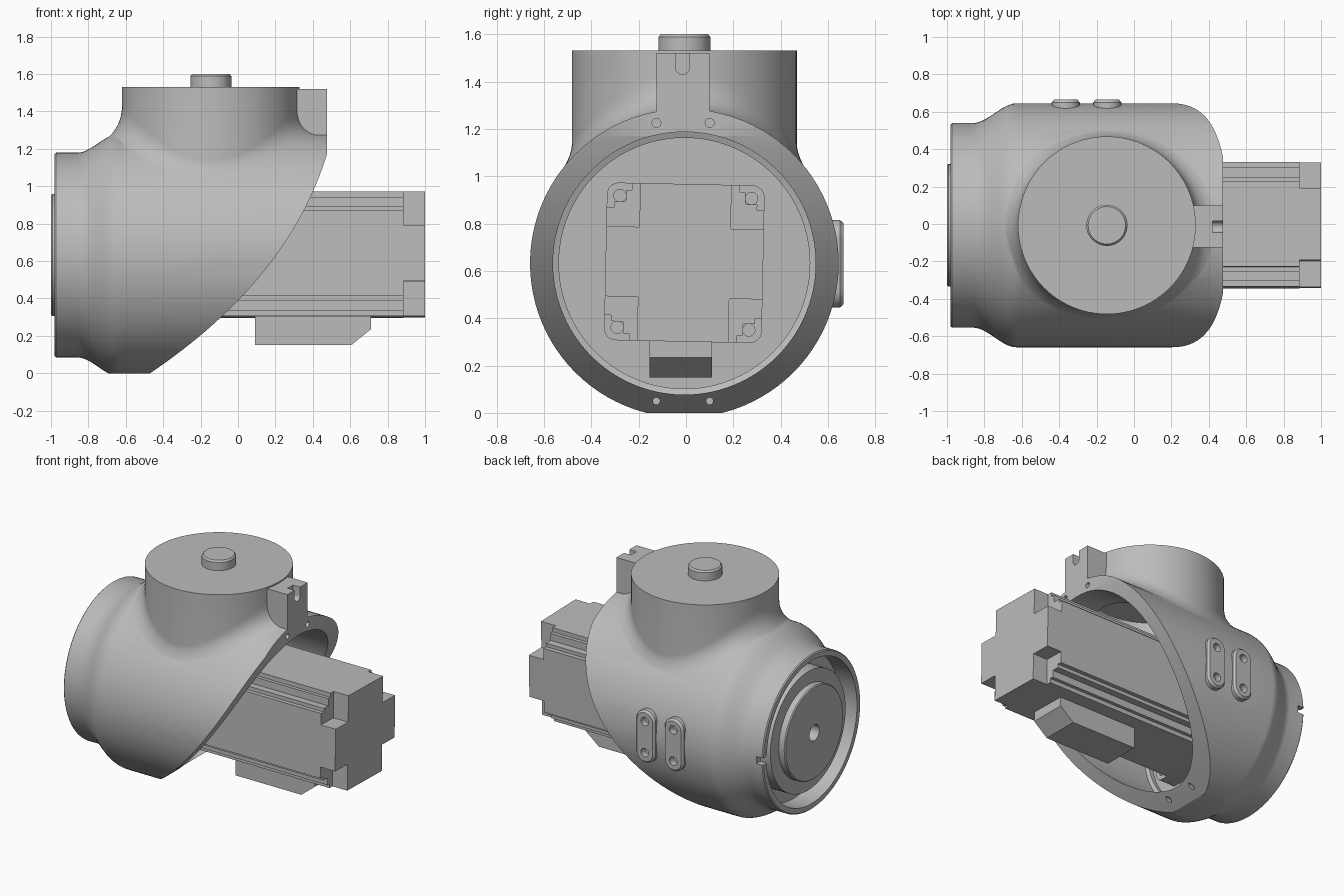
import bpy, bmesh, math
from mathutils import Matrix, Vector

cube = bpy.data.objects.get("Cube")
if cube:
    bpy.data.objects.remove(cube, do_unlink=True)

grey = bpy.data.materials.new("machine grey")
grey.use_nodes = True
colour = (0.5, 0.5, 0.5, 1)
grey.diffuse_color = colour
grey.node_tree.nodes["Principled BSDF"].inputs["Base Color"].default_value = colour

YC, ZC = -0.007, 0.632       # main horizontal axis
PX, PR = -0.145, 0.475       # vertical port position and radius
SEG = 96
TAU = math.tau


def loft(name, rings):
    """Closed solid through rings of equal point count."""
    bm = bmesh.new()
    loops = [[bm.verts.new(p) for p in r] for r in rings]
    n = len(loops[0])
    for a, b in zip(loops, loops[1:]):
        for i in range(n):
            j = (i + 1) % n
            bm.faces.new((a[i], a[j], b[j], b[i]))
    bm.faces.new(loops[0][::-1])
    bm.faces.new(loops[-1])
    bmesh.ops.recalc_face_normals(bm, faces=bm.faces)
    mesh = bpy.data.meshes.new(name)
    bm.to_mesh(mesh)
    bm.free()
    ob = bpy.data.objects.new(name, mesh)
    bpy.context.scene.collection.objects.link(ob)
    return ob


def circle(r, n=SEG, cx=0, cy=0):
    return [(cx + r * math.cos(TAU * i / n), cy + r * math.sin(TAU * i / n)) for i in range(n)]


def turned_x(name, profile, y=YC, z=ZC, n=SEG):
    return loft(name, [[(x, y + a, z + b) for a, b in circle(r, n)] for x, r in profile])


def turned_z(name, profile, n=SEG):
    return loft(name, [[(PX + a, YC + b, z) for a, b in circle(r, n)] for z, r in profile])


def prism_x(name, pts, x0, x1):
    return loft(name, [[(x, a, b) for a, b in pts] for x in (x0, x1)])


def prism_y(name, pts, y0, y1):
    return loft(name, [[(a, y, b) for a, b in pts] for y in (y0, y1)])


def rect(a0, a1, b0, b1):
    return [(a0, b0), (a1, b0), (a1, b1), (a0, b1)]


def combine(target, tool, op='DIFFERENCE'):
    mod = target.modifiers.new("combine", 'BOOLEAN')
    mod.operation, mod.solver, mod.object = op, 'EXACT', tool
    bpy.context.view_layer.update()
    deps = bpy.context.evaluated_depsgraph_get()
    mesh = bpy.data.meshes.new_from_object(target.evaluated_get(deps))
    target.modifiers.clear()
    target.data = mesh
    bpy.data.objects.remove(tool, do_unlink=True)


def corners(path):
    """Mirror a first-quadrant corner path into all four quadrants."""
    out = []
    for sx, sy in ((1, 1), (-1, 1), (-1, -1), (1, -1)):
        out += [(sx * a, sy * b) for a, b in (path if sx * sy > 0 else path[::-1])]
    return out


# Housing: turned barrel with a necked flange
def barrel_radius(x):
    t = min(max((x + 0.86) / 0.23, 0), 1)
    return 0.547 + 0.105 * t * t * (3 - 2 * t)


profile = [(-0.98, 0.54), (-0.973, 0.547)]
profile += [(-0.86 + 0.23 * i / 14, barrel_radius(-0.86 + 0.23 * i / 14)) for i in range(15)]
housing = turned_x("housing", profile + [(0.6, 0.652)])


# Vertical port with a skirt that blends into the barrel
def on_barrel(x, y, sink=0.0):
    r = barrel_radius(x) - sink
    return ZC + math.sqrt(max(r * r - (y - YC) ** 2, 0.001))


def skirt_point(ang, t):
    c, s = math.cos(ang), math.sin(ang)
    reach, rise = 0.07 + 0.08 * c * c, 0.06 + 0.09 * c * c
    at = lambda r: (PX + r * c, YC + r * s)
    foot = on_barrel(*at(PR))
    p0 = Vector((*at(PR), foot + rise))
    p1 = Vector((*at(PR), foot))
    p2 = Vector((*at(PR + reach), on_barrel(*at(PR + reach), 0.006)))
    return p0 * (1 - t) ** 2 + p1 * 2 * t * (1 - t) + p2 * t * t


angles = [TAU * i / SEG for i in range(SEG)]
rings = [[(PX + a, YC + b, 1.53) for a, b in circle(PR)]]
rings += [[skirt_point(a, k / 10) for a in angles] for k in range(11)]
rings.append([(PX + a, YC + b, 0.75) for a, b in circle(0.4)])
combine(housing, loft("port", rings), 'UNION')

# Stop block on the open side, and two mounting pads at the back
combine(housing, prism_x("block", rect(-0.125, 0.1, 1.15, 1.52), 0.2, 0.58), 'UNION')
PADS = (-0.365, -0.143)
for px in PADS:
    def stadium(r):
        half = [(r * math.cos(math.pi * i / 16), 0.11 + r * math.sin(math.pi * i / 16)) for i in range(17)]
        return [(px + a, 0.63 + b) for a, b in half] + [(px - a, 0.63 - b) for a, b in half]
    levels = ((0.58, 0.075), (0.65, 0.075), (0.665, 0.062))
    combine(housing, loft("pad", [[(a, y, b) for a, b in stadium(r)] for y, r in levels]), 'UNION')

# Curved slanting opening
start, ctrl, end = Vector((-0.47, 0)), Vector((0.27, 0.5)), Vector((0.475, 1.17))
arc = []
for i in range(33):
    t = i / 32
    arc.append(tuple(start * (1 - t) ** 2 + ctrl * 2 * t * (1 - t) + end * t * t))
outline = [(-0.77, -0.2)] + arc + [(0.475, 1.8), (1.3, 1.8), (1.3, -0.2)]
combine(housing, prism_y("opening", outline, -1, 1))

# Bores, flat foot and flange recess
combine(housing, turned_x("bore", [(-0.6, 0.53), (-0.57, 0.53), (-0.56, 0.555), (1, 0.555)]))
combine(housing, turned_z("port_bore", [(0.7, 0.4), (1.45, 0.4)]))
combine(housing, prism_y("foot", rect(-1.2, 1.2, -0.5, 0), -1.1, 1.1))
combine(housing, turned_x("recess", [(-1.1, 0.505), (-0.84, 0.505)]))
combine(housing, prism_y("flange_notch", rect(-1.1, -0.93, 0.605, 0.655), 0.4, 0.7))

# Slot in the block and small screw holes
half = [(-0.015 + 0.03 * math.cos(math.pi * (1 + i / 12)), 1.46 + 0.03 * math.sin(math.pi * (1 + i / 12)))
        for i in range(13)]
combine(housing, prism_x("slot", half + [(0.015, 1.7), (-0.045, 1.7)], 0.42, 0.7))
for y in (-0.125, 0.1):
    combine(housing, turned_x("hole", [(0.42, 0.019), (0.6, 0.019)], y, 1.225, 20))
    combine(housing, turned_x("hole", [(-0.46, 0.015), (-0.2, 0.015)], y, 0.05, 16))
for px in PADS:
    for z in (0.52, 0.74):
        combine(housing, prism_y("hole", circle(0.03, 20, px, z), 0.62, 0.75))

# Shaft on top of the port
top_shaft = turned_z("top_shaft", [(1.5, 0.11), (1.588, 0.11), (1.6, 0.1)], 48)

# Stepped output disc in the flange
output_disc = turned_x("output_disc", [(-0.93, 0.055), (-1, 0.055), (-1, 0.32), (-0.993, 0.327),
                                       (-0.95, 0.327), (-0.95, 0.42), (-0.83, 0.42)])

# Motor: mounting flange, grooved body, cross-shaped end cap
H = 0.333
turn = Matrix.Rotation(math.radians(-1.2), 2)


def section(path):
    moved = [turn @ Vector(p) for p in corners(path)]
    return [(p.x + YC, p.y + 0.634) for p in moved]


groove = [(H, H - .105), (H - .03, H - .105), (H - .03, H - .08), (H - .08, H - .08),
          (H - .08, H - .03), (H - .105, H - .03), (H - .105, H)]
motor_body = prism_x("motor_body", section(groove), -0.55, 0.885)
notch = [(H, H - 0.185), (H - 0.14, H - 0.185), (H - 0.14, H)]
motor_cap = prism_x("motor_cap", section(notch), 0.88, 1.0)
rounded = [(H - 0.05 + 0.05 * math.cos(math.pi * i / 16), H - 0.05 + 0.05 * math.sin(math.pi * i / 16))
           for i in range(9)]
motor_flange = prism_x("motor_flange", section(rounded), -0.62, -0.48)
for y, z in section([(H - 0.055, H - 0.055)]):
    combine(motor_flange, turned_x("hole", [(-0.56, 0.026), (-0.4, 0.026)], y, z, 24))

# Cable connector box under the motor
connector = prism_y("connector_box", [(0.09, 0.15), (0.605, 0.15), (0.71, 0.235), (0.71, 0.31), (0.09, 0.31)],
                    -0.155, 0.11)

# Shading and colour
for ob in (housing, top_shaft, output_disc, motor_body, motor_cap, motor_flange, connector):
    ob.data.materials.clear()
    ob.data.materials.append(grey)
    bpy.ops.object.select_all(action='DESELECT')
    ob.select_set(True)
    bpy.context.view_layer.objects.active = ob
    bpy.ops.object.shade_smooth_by_angle(angle=math.radians(28))
